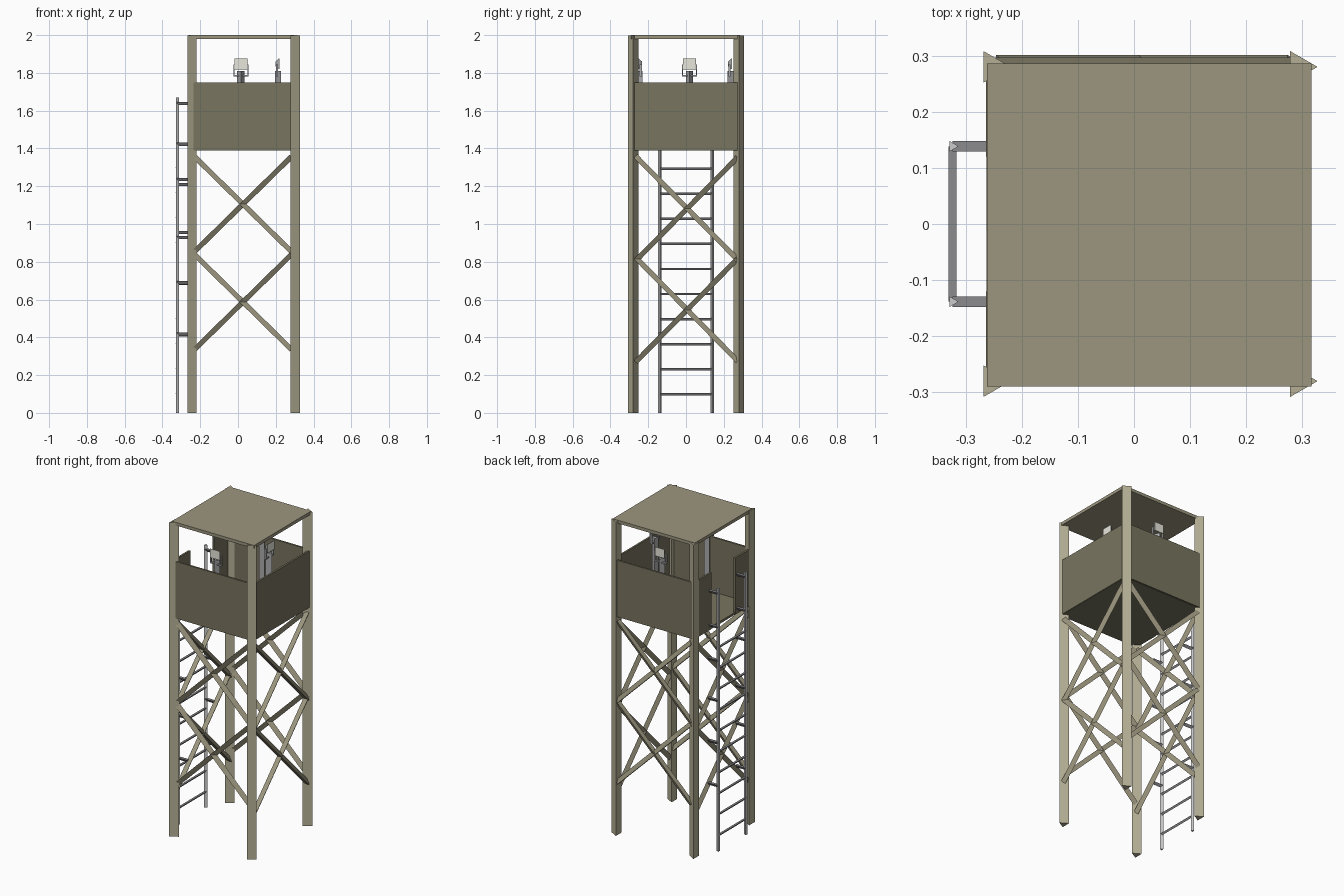
import bpy, bmesh, math
from mathutils import Vector, Matrix

if "Cube" in bpy.data.objects:
    bpy.data.objects.remove(bpy.data.objects["Cube"])


def material(name, rgb):
    m = bpy.data.materials.new(name)
    m.diffuse_color = (*rgb, 1)
    m.use_nodes = True
    m.node_tree.nodes["Principled BSDF"].inputs["Base Color"].default_value = m.diffuse_color
    return m


LEG = material("light_tan", (0.46, 0.43, 0.30))
WOOD = material("tan", (0.33, 0.305, 0.21))
WALL = material("dark_olive", (0.19, 0.178, 0.115))
RAIL = material("light_grey_metal", (0.60, 0.60, 0.61))
METAL = material("dark_grey_metal", (0.26, 0.26, 0.275))
POST = material("grey_metal", (0.42, 0.42, 0.43))
LENS = material("pale_lens", (0.80, 0.80, 0.72))


def make(name, verts, faces, mat):
    mesh = bpy.data.meshes.new(name)
    mesh.from_pydata(verts, [], faces)
    bm = bmesh.new()
    bm.from_mesh(mesh)
    bmesh.ops.recalc_face_normals(bm, faces=bm.faces)
    bm.to_mesh(mesh)
    bm.free()
    mesh.materials.append(mat)
    ob = bpy.data.objects.new(name, mesh)
    bpy.context.collection.objects.link(ob)
    return ob


def prism(name, p, q, r, tip, mat):
    """Three-sided bar from p to q, one corner pointing along tip."""
    p, q = Vector(p), Vector(q)
    axis = (q - p).normalized()
    tip = Vector(tip)
    tip = (tip - axis * tip.dot(axis)).normalized()
    ring = [Matrix.Rotation(math.tau * i / 3, 3, axis) @ tip * r for i in range(3)]
    verts = [p + v for v in ring] + [q + v for v in ring]
    faces = [(0, 1, 2), (3, 4, 5)] + [(i, (i + 1) % 3, (i + 1) % 3 + 3, i + 3) for i in range(3)]
    return make(name, verts, faces, mat)


BOX_FACES = [(0, 1, 3, 2), (4, 5, 7, 6), (0, 1, 5, 4), (2, 3, 7, 6), (0, 2, 6, 4), (1, 3, 7, 5)]


def box(name, xs, ys, zs, mat):
    return make(name, [(x, y, z) for x in xs for y in ys for z in zs], BOX_FACES, mat)


# Legs
for x, sx in ((-0.252, "left"), (0.2945, "right")):
    for y, sy in ((-0.28, "front"), (0.28, "back")):
        prism(f"{sy}_{sx}_leg", (x, y, 0), (x, y, 1.997), 0.0325, (1, 0, 0), LEG)

# Roof, floor and walls (left wall has an opening for the ladder)
box("roof", (-0.262, 0.316), (-0.29, 0.286), (1.98, 2.0), WOOD)
box("floor", (-0.26, 0.309), (-0.289, 0.289), (1.388, 1.403), WALL)
WALL_Z = (1.39, 1.75)
box("front_wall", (-0.25, 0.29), (-0.29, -0.278), WALL_Z, WALL)
box("back_wall", (-0.25, 0.29), (0.285, 0.297), WALL_Z, WALL)
box("right_wall", (0.30, 0.312), (-0.28, 0.28), WALL_Z, WALL)
box("left_wall_front", (-0.264, -0.252), (-0.28, -0.12), WALL_Z, WALL)
box("left_wall_back", (-0.264, -0.252), (0.12, 0.28), WALL_Z, WALL)

# Cross braces: two crosses on each side
BR = 0.018
for zc in (1.105, 0.587):
    for s in (1, -1):
        for y, side in ((-0.274, "front"), (0.286, "back")):
            prism(f"{side}_brace", (-0.24, y, zc - 0.255 * s), (0.28, y, zc + 0.255 * s),
                  BR, (1, 0, -s), WOOD)
for zc in (1.082, 0.546):
    for s in (1, -1):
        for x, side in ((-0.247, "left"), (0.30, "right")):
            prism(f"{side}_brace", (x, -0.27, zc - 0.274 * s), (x, 0.27, zc + 0.274 * s),
                  BR, (0, 1, -s), WOOD)

# Ladder rails, rungs and the brackets that tie it to braces and walls
LX, LY = -0.3235, 0.1385
BRACKETS = {1: (1.64, 1.425, 1.212, 0.957, 0.688, 0.416),
            -1: (1.64, 1.425, 1.238, 0.932, 0.692, 0.421)}
for s, heights in BRACKETS.items():
    prism("ladder_rail", (LX, s * LY, 0), (LX, s * LY, 1.67), 0.011, (1, 0, 0), RAIL)
    for z in heights:
        prism("ladder_bracket", (LX, s * LY, z), (-0.256, s * LY, z), 0.011, (0, 0, -1), METAL)
for i in range(10):
    z = 0.10 + 0.1328 * i
    prism("ladder_rung", (LX, -LY, z), (LX, LY, z), 0.008, (0, 0, -1), METAL)


# Searchlights: built facing -y, then turned into place
def searchlight(side, x, y, angle):
    parts = [
        prism(f"{side}_light_post", (0, 0, 1.40), (0, 0, 1.81), 0.022, (0, -1, 0), POST),
        box(f"{side}_light_yoke_base", (-0.04, 0.04), (-0.006, 0.006), (1.78, 1.788), POST),
    ]
    for s in (-1, 1):
        parts.append(box(f"{side}_light_yoke_arm", (s * 0.034, s * 0.04), (-0.006, 0.006),
                         (1.78, 1.845), POST))
    # head flares towards the lens
    verts = [(sx * w, yy, 1.848 + sz * h)
             for sx in (-1, 1)
             for yy, w, h in ((-0.012, 0.034, 0.029), (0.008, 0.022, 0.012))
             for sz in (-1, 1)]
    parts.append(make(f"{side}_light_head", verts, BOX_FACES, POST))
    parts.append(box(f"{side}_light_lens", (-0.033, 0.033), (-0.0135, -0.0115),
                     (1.82, 1.876), LENS))
    for ob in parts:
        ob.data.transform(Matrix.Translation((x, y, 0)) @ Matrix.Rotation(angle, 4, 'Z'))


searchlight("front", 0.015, -0.24, 0)
searchlight("right", 0.206, 0.018, math.pi / 2)
searchlight("back", 0.015, 0.23, math.pi)
